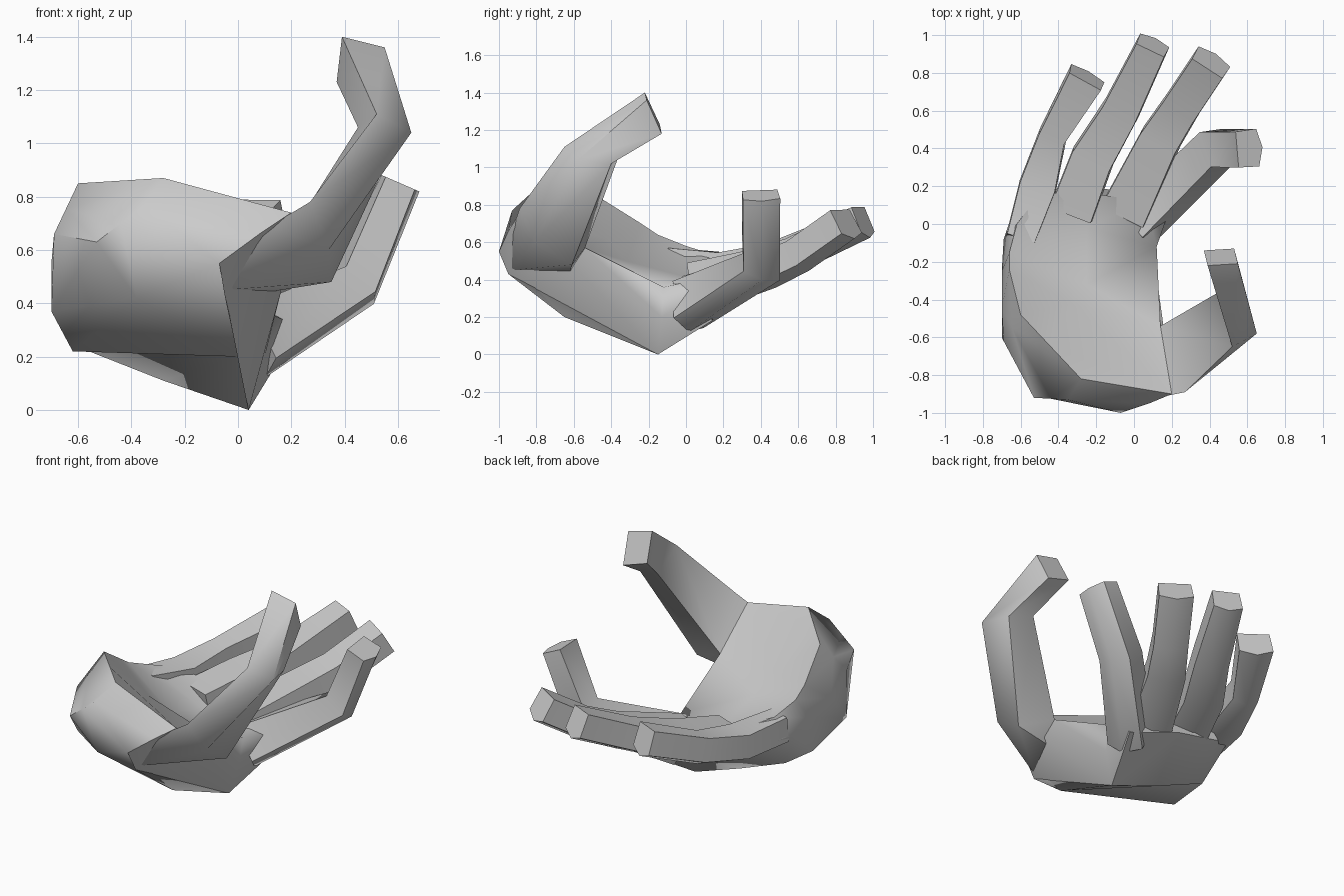
import bpy, bmesh, math
from mathutils import Vector


def loft(name, rings):
    """Skin a list of equal-sized rings and close both ends."""
    bm = bmesh.new()
    loops = [[bm.verts.new(p) for p in ring] for ring in rings]
    n = len(loops[0])
    for a, b in zip(loops, loops[1:]):
        for i in range(n):
            j = (i + 1) % n
            bm.faces.new((a[i], a[j], b[j], b[i]))
    bm.faces.new(loops[0])
    bm.faces.new(loops[-1])
    bmesh.ops.recalc_face_normals(bm, faces=bm.faces)
    me = bpy.data.meshes.new(name)
    bm.to_mesh(me)
    bm.free()
    ob = bpy.data.objects.new(name, me)
    bpy.context.collection.objects.link(ob)
    bpy.ops.object.select_all(action='DESELECT')
    ob.select_set(True)
    bpy.context.view_layer.objects.active = ob
    bpy.ops.object.shade_smooth_by_angle(angle=math.radians(55))
    return ob


def finger(name, across, stations):
    """Five-sided finger; stations are (x, y, z, width, thickness)."""
    pts = [Vector(s[:3]) for s in stations]
    rings = []
    for i, (p, s) in enumerate(zip(pts, stations)):
        tan = Vector()
        if i > 0:
            tan += (p - pts[i - 1]).normalized()
        if i < len(pts) - 1:
            tan += (pts[i + 1] - p).normalized()
        tan.normalize()
        w = Vector(across)
        w = (w - tan * w.dot(tan)).normalized()
        t = w.cross(tan)
        if t.z < -.3:
            t = -t
        w, t = w * s[3] / 2, t * s[4] / 2
        rings.append([p - w - t * .7, p - t * 1.1, p + w - t * .7,
                      p + w * .95 + t, p - w * .95 + t])
    return loft(name, rings)


# Cupped palm: rings from wrist cut to knuckles, running across the inside,
# round the thumb side, and back across the outside
loft("palm", [
    [(-.60, -.48, .85), (-.44, -.65, .86), (-.28, -.82, .87), (-.35, -.93, .77),
     (-.44, -.925, .70), (-.53, -.92, .63), (-.69, -.62, .66), (-.645, -.55, .755)],
    [(-.66, -.24, .70), (-.33, -.42, .62), (.20, -.90, .74), (.08, -.95, .66),
     (-.07, -1.0, .55), (-.38, -.86, .42), (-.70, -.60, .37), (-.70, -.45, .55)],
    [(-.66, -.15, .64), (-.25, -.32, .50), (.14, -.54, .57), (.16, -.57, .44),
     (-.05, -.95, .43), (0, -.65, .20), (-.62, -.38, .22), (-.70, -.25, .50)],
    [(-.62, 0, .58), (-.25, -.02, .42), (.12, -.12, .36), (.10, -.13, .20),
     (.04, -.15, 0), (-.28, -.14, .11), (-.61, -.12, .24), (-.69, -.08, .45)],
    [(-.50, .16, .53), (-.28, .17, .47), (.06, .12, .41), (.19, .08, .33),
     (.15, .14, .18), (-.18, .19, .28), (-.50, .14, .37), (-.61, .16, .45)],
])

# Thumb with one bend, its root running to the wrist side of the palm
loft("thumb", [
    [(.12, -.92, .69), (-.05, -.94, .45), (.10, -.62, .44), (.08, -.60, .55)],
    [(.27, -.89, .78), (.34, -.81, .60), (.35, -.61, .48), (.14, -.54, .57)],
    [(.52, -.65, 1.11), (.65, -.58, 1.04), (.60, -.40, 1.02), (.45, -.36, 1.06)],
    [(.39, -.22, 1.40), (.55, -.21, 1.36), (.53, -.13, 1.18), (.37, -.14, 1.23)],
])

# Four fingers
finger("index_finger", (.1, -1, 0), [
    (.04, .01, .25, .21, .26), (.44, .40, .46, .21, .17), (.61, .40, .85, .20, .14)])
finger("middle_finger", (1, -.6, 0), [
    (-.05, .06, .32, .26, .20), (.14, .45, .45, .22, .18),
    (.25, .62, .53, .20, .17), (.41, .86, .70, .20, .17)])
finger("ring_finger", (1, -.45, 0), [
    (-.33, .06, .40, .24, .18), (-.22, .35, .46, .23, .18),
    (-.07, .60, .54, .20, .17), (.10, .95, .71, .17, .17)])
finger("little_finger", (1, -.3, 0), [
    (-.60, -.08, .48, .16, .18), (-.51, .20, .46, .20, .17),
    (-.43, .47, .51, .15, .17), (-.25, .78, .63, .20, .17)])
